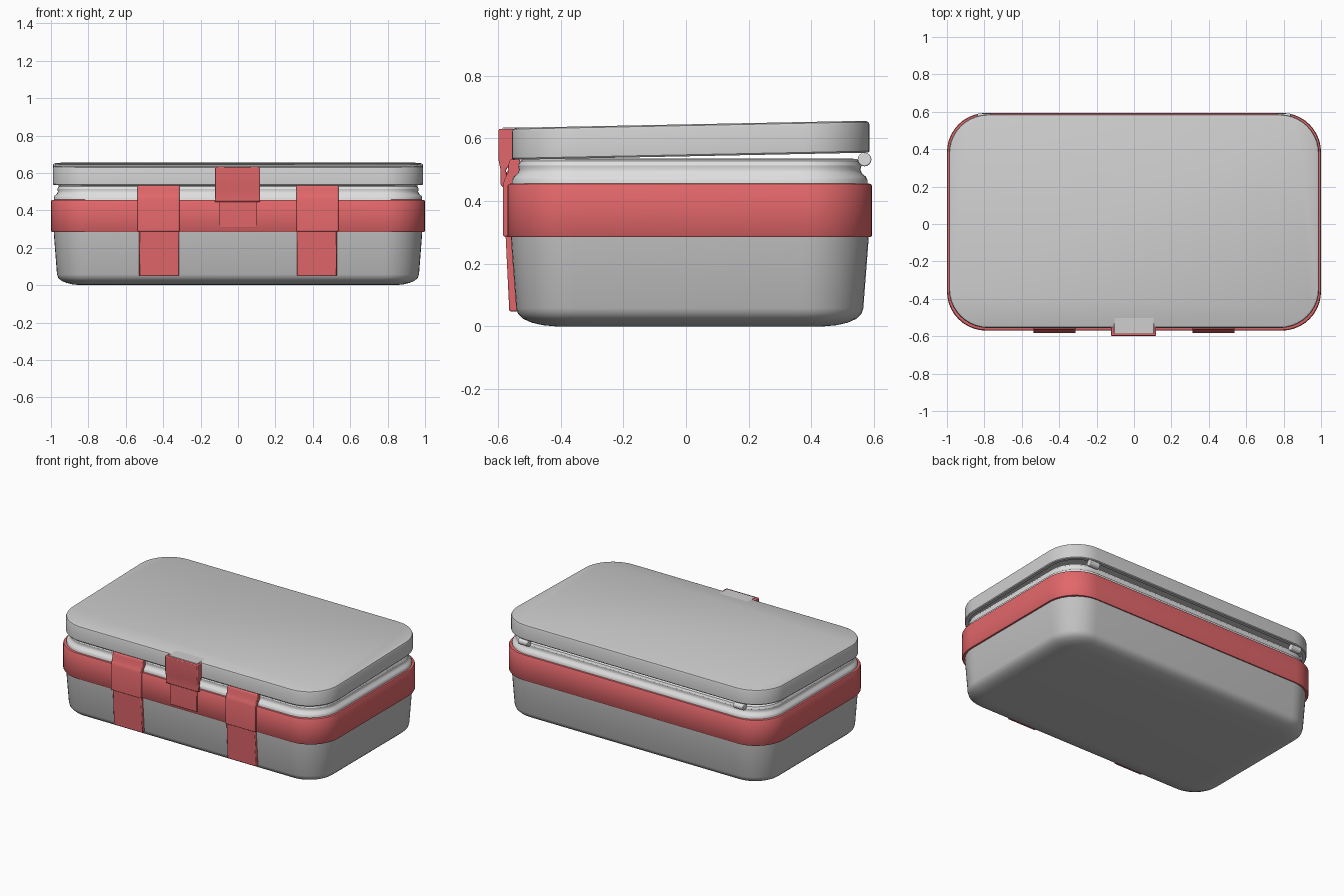
import bpy, bmesh, math

if "Cube" in bpy.data.objects:
    bpy.data.objects.remove(bpy.data.objects["Cube"])


def material(name, rgb):
    m = bpy.data.materials.new(name)
    m.diffuse_color = (*rgb, 1)
    m.use_nodes = True
    m.node_tree.nodes["Principled BSDF"].inputs["Base Color"].default_value = m.diffuse_color
    return m


LID = material("lid grey", (0.62, 0.62, 0.62))
BODY = material("body grey", (0.53, 0.53, 0.53))
COLLAR = material("light grey", (0.74, 0.74, 0.74))
RED = material("coral red", (0.76, 0.135, 0.145))
YC = 0.012  # the box sits slightly behind centre because of the latch


def finish(name, bm, mat, bevel=0):
    bmesh.ops.recalc_face_normals(bm, faces=bm.faces)
    me = bpy.data.meshes.new(name)
    bm.to_mesh(me)
    bm.free()
    ob = bpy.data.objects.new(name, me)
    bpy.context.collection.objects.link(ob)
    me.materials.append(mat)
    if bevel:
        mod = ob.modifiers.new("soft edges", "BEVEL")
        mod.width = bevel
        mod.segments = 2
        mod.limit_method = "ANGLE"
    bpy.ops.object.select_all(action="DESELECT")
    ob.select_set(True)
    bpy.context.view_layer.objects.active = ob
    bpy.ops.object.shade_smooth_by_angle(angle=math.radians(35))
    return ob


def loft(name, hx, hy, profile, mat, yc=YC, tilt=0, cap=True, radius=0.21):
    """Stack rounded rectangles; profile is a list of (inset, z)."""
    bm = bmesh.new()
    rings = []
    for inset, z in profile:
        r = max(radius - inset, 0.06)
        ring = []
        for q, (sx, sy) in enumerate([(1, 1), (-1, 1), (-1, -1), (1, -1)]):
            for i in range(11):
                a = math.pi / 2 * (q + i / 10)
                x = sx * (hx - inset - r) + r * math.cos(a)
                y = sy * (hy - inset - r) + r * math.sin(a) + yc
                ring.append(bm.verts.new((x, y, z + tilt * y)))
        rings.append(ring)
    n = len(rings[0])
    for lo, hi in zip(rings, rings[1:]):
        for i in range(n):
            j = (i + 1) % n
            bm.faces.new((lo[i], lo[j], hi[j], hi[i]))
    if cap:
        bm.faces.new(rings[0])
        bm.faces.new(rings[-1])
    return finish(name, bm, mat)


def extrude(name, xc, half, profile, mat, bevel=0.005):
    """Extrude a (y, z) outline along x."""
    bm = bmesh.new()
    face = bm.faces.new([bm.verts.new((xc - half, y, z)) for y, z in profile])
    out = bmesh.ops.extrude_face_region(bm, geom=[face])
    verts = [g for g in out["geom"] if isinstance(g, bmesh.types.BMVert)]
    bmesh.ops.translate(bm, verts=verts, vec=(2 * half, 0, 0))
    return finish(name, bm, mat, bevel)


# Tapered lower body with a rounded bottom edge
loft("body", 0.988, 0.574,
     [(0.15, 0), (0.105, 0.004), (0.07, 0.012), (0.043, 0.024),
      (0.026, 0.04), (0.02, 0.058), (0.003, 0.28), (0.003, 0.31)], BODY)

# Band around the middle
loft("band", 1.0, 0.582,
     [(0.02, 0.285), (0.004, 0.285), (0, 0.291), (0, 0.449),
      (0.004, 0.455), (0.02, 0.457)], RED)

# Grooved collar between band and lid
loft("collar", 0.988, 0.57,
     [(0.003, 0.44), (0.003, 0.468), (0.008, 0.478), (0.02, 0.488),
      (0.025, 0.5), (0.022, 0.514), (0.028, 0.528), (0.04, 0.535),
      (0.07, 0.536)], COLLAR)

# Slightly tilted lid with a recessed underside
loft("lid", 0.99, 0.571,
     [(0.03, 0.575), (0.025, 0.543), (0.004, 0.543), (0, 0.548),
      (0, 0.632), (0.004, 0.641), (0.014, 0.645)], LID, yc=0.015, tilt=0.02)

# Lid bump that carries the latch
extrude("lid_bump", 0, 0.107,
        [(-0.5, 0.56), (-0.586, 0.56), (-0.586, 0.635), (-0.5, 0.635)], LID, 0.003)

# Latch and the tab below it
extrude("latch", -0.003, 0.121,
        [(-0.548, 0.631), (-0.598, 0.631), (-0.598, 0.53), (-0.592, 0.5),
         (-0.592, 0.452), (-0.586, 0.445), (-0.565, 0.445), (-0.575, 0.5),
         (-0.55, 0.53)], RED)
extrude("latch_tab", 0, 0.1,
        [(-0.55, 0.305), (-0.579, 0.305), (-0.582, 0.44), (-0.579, 0.48),
         (-0.568, 0.5), (-0.568, 0.53), (-0.54, 0.53)], RED, 0.003)

# Front straps, each with a lower leg and a wider part over the band
for side, s in (("left", -1), ("right", 1)):
    extrude("strap_leg_" + side, s * 0.422, 0.106,
            [(-0.53, 0.048), (-0.564, 0.048), (-0.576, 0.295), (-0.53, 0.295)], RED)
    extrude("strap_top_" + side, s * 0.425, 0.112,
            [(-0.53, 0.287), (-0.584, 0.287), (-0.584, 0.455), (-0.578, 0.473),
             (-0.568, 0.49), (-0.567, 0.518), (-0.56, 0.534), (-0.53, 0.534)], RED)

# Hinge barrels at the back
for side, s in (("left", -1), ("right", 1)):
    ring = [(0.57 + 0.022 * math.cos(a * math.pi / 8),
             0.533 + 0.022 * math.sin(a * math.pi / 8)) for a in range(16)]
    extrude("hinge_" + side, s * 0.8, 0.036, ring, COLLAR, 0.004)
